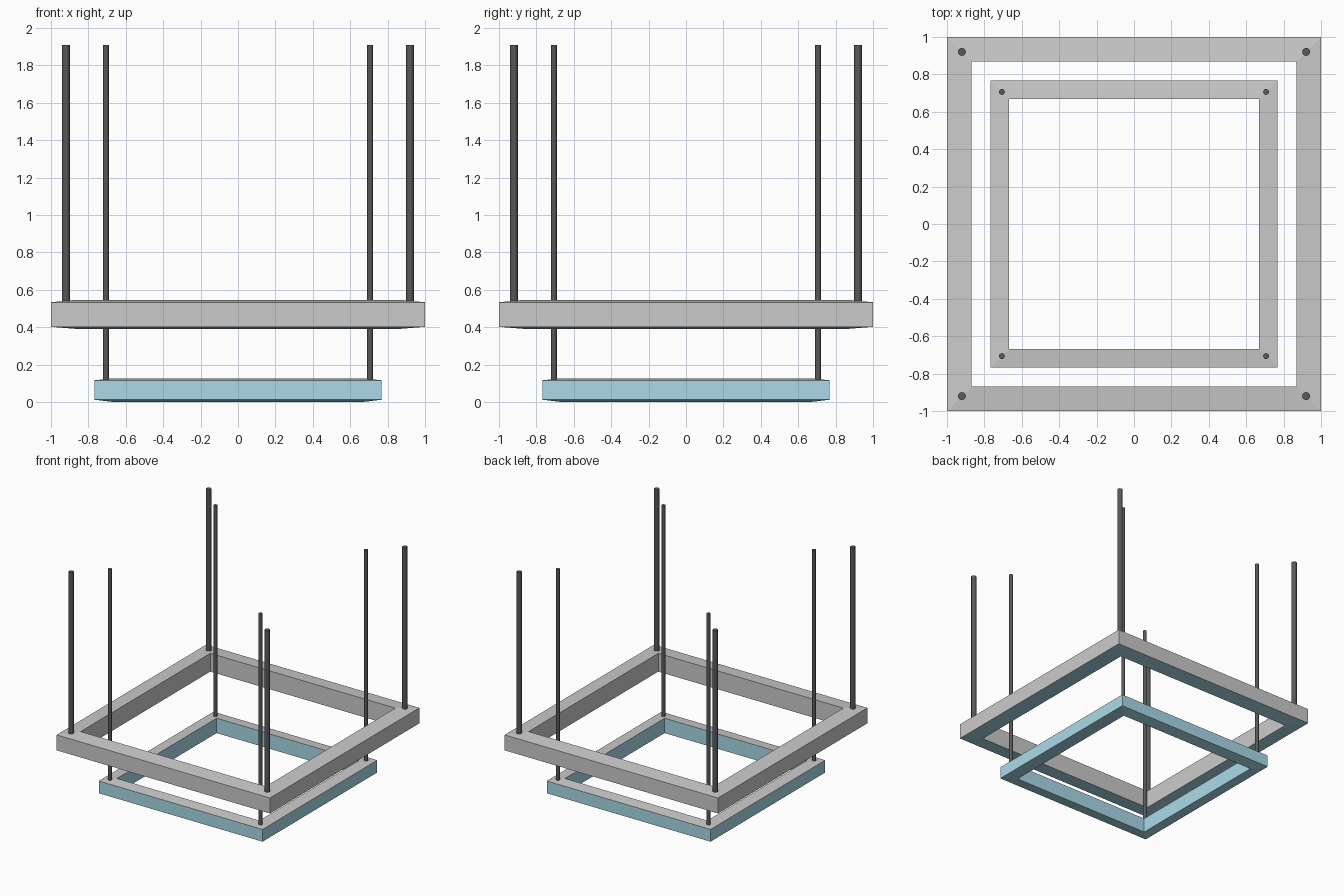
import bpy, bmesh

if "Cube" in bpy.data.objects:
    bpy.data.objects.remove(bpy.data.objects["Cube"])

def material(name, rgb):
    m = bpy.data.materials.new(name)
    m.diffuse_color = (*rgb, 1)
    m.use_nodes = True
    m.node_tree.nodes["Principled BSDF"].inputs["Base Color"].default_value = m.diffuse_color
    return m

GREY = material("grey", (0.7, 0.7, 0.7))
BLUE = material("light_blue", (0.4, 0.7, 0.81))
BLACK = material("black", (0.1, 0.1, 0.1))

def add_object(name, bm, mats):
    me = bpy.data.meshes.new(name)
    bm.to_mesh(me)
    bm.free()
    for m in mats:
        me.materials.append(m)
    ob = bpy.data.objects.new(name, me)
    bpy.context.collection.objects.link(ob)
    return ob

def square_frame(name, profile, blue_sides):
    """Sweep a (radius, z) profile around a square; blue_sides are profile edges."""
    bm = bmesh.new()
    rings = [[bm.verts.new((sx * r, sy * r, z)) for r, z in profile]
             for sx, sy in ((-1, -1), (1, -1), (1, 1), (-1, 1))]
    n = len(profile)
    for i in range(4):
        a, b = rings[i], rings[(i + 1) % 4]
        for j in range(n):
            k = (j + 1) % n
            f = bm.faces.new((a[j], b[j], b[k], a[k]))
            f.material_index = int(j in blue_sides)
    bmesh.ops.recalc_face_normals(bm, faces=bm.faces)
    return add_object(name, bm, [GREY, BLUE])

def rods(name, offset, radius, z0, z1):
    """One hanging rod at each corner."""
    for sx, side in ((-1, "left"), (1, "right")):
        for sy, end in ((-1, "front"), (1, "back")):
            bpy.ops.mesh.primitive_cylinder_add(
                vertices=16, radius=radius, depth=z1 - z0,
                location=(sx * offset, sy * offset, (z0 + z1) / 2))
            ob = bpy.context.object
            ob.name = f"{name}_{end}_{side}"
            ob.data.materials.append(BLACK)
            bpy.ops.object.shade_smooth_by_angle()

# Profile edges: 0 outer wall, 1 top, 2 inner wall, 3 underside
square_frame("outer_frame",
             [(1.0, 0.402), (1.0, 0.533), (0.868, 0.546), (0.868, 0.391)], {3})
square_frame("inner_frame",
             [(0.768, 0.012), (0.768, 0.116), (0.668, 0.126), (0.668, 0.0)], {0, 2, 3})

# Suspension rods
rods("outer_rod", 0.92, 0.021, 0.53, 1.908)
rods("inner_rod", 0.706, 0.0155, 0.115, 1.908)
